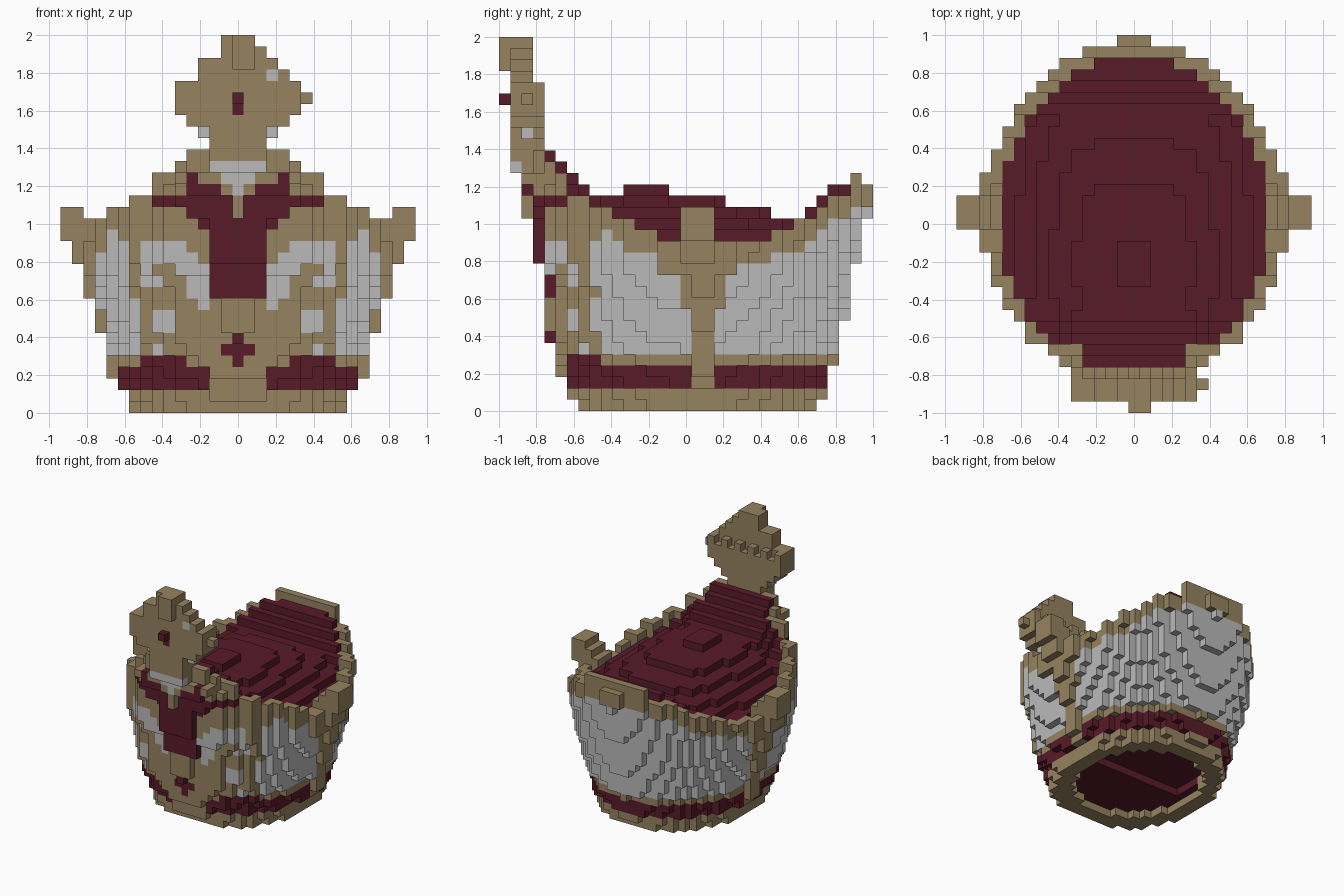
import bpy, bmesh

cube = bpy.data.objects.get("Cube")
if cube:
    bpy.data.objects.remove(cube, do_unlink=True)

H = 2 / 33                     # block size
GOLD, SILVER, RED = 0, 1, 2


def material(name, rgb):
    m = bpy.data.materials.new(name)
    m.use_nodes = True
    m.diffuse_color = (*rgb, 1)
    m.node_tree.nodes["Principled BSDF"].inputs["Base Color"].default_value = (*rgb, 1)
    return m


MATS = [material("old_gold", (0.305, 0.227, 0.119)),
        material("silver_grey", (0.49, 0.49, 0.49)),
        material("wine_red", (0.097, 0.0105, 0.0215))]

# Height of the rim, in blocks, from front to back
RIM = [(-12, 22.5), (-11, 20.7), (-10, 19.2), (-8, 18.3), (-7, 18.2), (-6, 17), (-2, 15.4),
       (3, 14.5), (6, 15), (10, 16.7), (12, 18.2), (13, 19), (14, 19.3), (15, 21)]


def rim(j):
    if j <= RIM[0][0]:
        return RIM[0][1]
    for (a, za), (b, zb) in zip(RIM, RIM[1:]):
        if j <= b:
            return za + (zb - za) * (j - a) / (b - a)
    return 20


def inside(i, j, k, shrink=0.0):
    """Oval cross-section that widens with height, squarer at the front."""
    rx = min(9.6 + 0.29 * k, 12.9) - shrink
    ry = min(10.95 + 0.265 * k, 11.35 + 0.215 * k, 15.1)
    power = 1.95
    if j < 1:
        power = 2.3
        if 3 <= k <= 5:
            ry += 0.5
        elif 6 <= k <= 11:
            ry = min(ry + 0.5, 12.99 + 0.02 * (k - 5))
        ry = min(ry, 14.15 if k < 20 else 13.8)
    return (abs(i) / rx) ** power + (abs(j - 1) / (ry - shrink)) ** power < 1


def fabric_height(i, j):
    """Domed cushion that climbs to the rim at the front and back."""
    across = 4.9 * (abs(i) / 11) ** 1.8
    along = 1.1 * (abs(j + 3.5) / 6.5) ** 1.35
    top = max(20.22 - (across ** 2 + along ** 2) ** 0.5, rim(j) - 0.4)
    if j <= -8:
        top = max(top, 11 - j - 0.6 * max(0, abs(i) - 5))
    elif j >= 10:
        top = max(top, min(20, j + 7))
    return top


# Front ornament: column spans (mirrored) for each row of blocks
FRONT_RED = {4: [(0, 0), (5, 8)], 5: [(0, 1)], 6: [(0, 0)], 16: [(0, 3)],
             17: [(1, 4)], 18: [(1, 7)], 19: [(2, 4)], 20: [(4, 4)]}
for row in range(10, 16):
    FRONT_RED[row] = [(0, 2)]
FRONT_SILVER = {5: [(7, 7), (10, 12)], 6: [(9, 12)], 7: [(6, 7), (9, 12)],
                8: [(6, 7), (9, 12)], 9: [(3, 3), (9, 12)], 10: [(3, 4), (10, 12)],
                11: [(3, 4), (7, 8), (10, 12)], 12: [(3, 5), (8, 8), (10, 12)],
                13: [(4, 8), (10, 12)], 14: [(5, 8), (10, 12)],
                19: [(0, 0)], 20: [(0, 1)], 21: [(0, 2)]}


def hit(table, i, k):
    return any(a <= abs(i) <= b for a, b in table.get(k, ()))


def front_colour(i, k):
    if hit(FRONT_RED, i, k):
        return RED
    return SILVER if hit(FRONT_SILVER, i, k) else GOLD


def wall_colour(i, j, k):
    if k < 2:
        return GOLD
    # Gold support that flares out below each side finial
    if abs(i) > 5 and abs(j - 1.5) <= 0.6 + 0.45 * max(0, k - 7):
        return GOLD
    if k < 4:
        return RED if abs(i) > 2 or j > 0 else GOLD
    if j <= -8:
        return front_colour(i, k)
    return GOLD if k == 4 or k >= min(rim(j) - 2.7, 17.5) else SILVER


parts = {n: {} for n in ("base_ring", "lower_band", "crown_wall", "fabric_cushion",
                         "front_crest", "side_finials")}

# Crown body: base, band, wall and the domed cushion inside the rim
for i in range(-15, 16):
    for j in range(-16, 17):
        opening = (i / 7.6) ** 2 + ((j - 1) / 8.6) ** 2 < 1
        ceiling = 2 if j >= 1 and abs(i) <= 6 else 1
        for k in range(24):
            if not inside(i, j, k) or (opening and k < ceiling):
                continue
            behind_crest = k > 16 and -13 < j < 0 and abs(i) < 5
            shell = not inside(i, j, k, 1.2) and not behind_crest
            if k + 1 > (rim(j) + 0.45 if shell else fabric_height(i, j)):
                continue
            if not shell and (k >= 2 or opening):
                parts["fabric_cushion"][i, j, k] = RED
            else:
                name = "base_ring" if k < 2 else "lower_band" if k < 4 else "crown_wall"
                parts[name][i, j, k] = wall_colour(i, j, k)


def box(part, xs, ys, zs, colour=GOLD):
    for i in range(xs[0], xs[1] + 1):
        for j in range(ys[0], ys[1] + 1):
            for k in range(zs[0], zs[1] + 1):
                parts[part][i, j, k] = colour


# Front crest: rows of (left, right) block columns from the bottom up
CREST = [(-2, 2), (-2, 2), (-2, 2), (-2, 2), (-4, 4), (-5, 5), (-5, 5), (-5, 5),
         (-3, 4), (-3, 3), (-1, 2), (-1, 1)]
for n, (a, b) in enumerate(CREST):
    box("front_crest", (a, b), (-15, -13 if n < 7 else -14), (21 + n, 21 + n))
box("front_crest", (6, 6), (-14, -14), (27, 27))
for i in range(-5, 6, 2):                        # small merlons on the crest's back
    box("front_crest", (i, i), (-13, -13), (28, 28))
box("front_crest", (0, 1), (-16, -16), (30, 32))
box("front_crest", (-4, 4), (-13, -13), (21, 22))
# Raised collar below the crest: (half width of the inner layer, of the outer layer)
for k, halves in {17: (4, 0), 18: (5, 0), 19: (5, 4), 20: (5, 5)}.items():
    for j, half in zip((-13, -14), halves):
        for i in range(-half, half + 1):
            box("front_crest", (i, i), (j, j), (k, k), front_colour(i, k))
box("front_crest", (-2, 2), (-15, -15), (21, 21), SILVER)
box("front_crest", (0, 0), (-15, -15), (26, 27), RED)
box("front_crest", (0, 0), (-16, -16), (27, 27), RED)
box("front_crest", (3, 3), (-15, -15), (29, 29), SILVER)
for i in (-3, 3):
    box("front_crest", (i, i), (-13, -13), (24, 24))
    box("front_crest", (i, i), (-14, -14), (24, 24), SILVER)

# Side finials: a rib climbing the wall, a flare and a horn, on both sides
for s in (-1, 1):
    def side(a, b, ys, zs):
        box("side_finials", (min(s * a, s * b), max(s * a, s * b)), ys, zs)
    for k in range(3, 15):
        w = max(11, 11 + (k - 4) // 3)
        side(w - 1, w, (1, 2) if k < 12 else (0, 2), (k, k))
    side(13, 13, (-2, 4), (12, 14))
    side(12, 13, (0, 2), (14, 15))
    side(13, 15, (0, 2), (15, 16))
    side(14, 15, (0, 2), (17, 17))

# Let decoration replace any wall blocks it overlaps
for deco in ("front_crest", "side_finials"):
    for name in ("base_ring", "lower_band", "crown_wall", "fabric_cushion"):
        for c in parts[deco]:
            parts[name].pop(c, None)
filled = {c for cells in parts.values() for c in cells}

# Face corners for each direction, counter-clockwise from outside
SIDES = {(1, 0, 0): ((1, 0, 0), (1, 1, 0), (1, 1, 1), (1, 0, 1)),
         (-1, 0, 0): ((0, 0, 0), (0, 0, 1), (0, 1, 1), (0, 1, 0)),
         (0, 1, 0): ((0, 1, 0), (0, 1, 1), (1, 1, 1), (1, 1, 0)),
         (0, -1, 0): ((0, 0, 0), (1, 0, 0), (1, 0, 1), (0, 0, 1)),
         (0, 0, 1): ((0, 0, 1), (1, 0, 1), (1, 1, 1), (0, 1, 1)),
         (0, 0, -1): ((0, 0, 0), (0, 1, 0), (1, 1, 0), (1, 0, 0))}


def build(name, cells):
    """Make one object from the exposed faces of its blocks."""
    bm = bmesh.new()
    verts = {}
    for (i, j, k), colour in cells.items():
        for (dx, dy, dz), corners in SIDES.items():
            if (i + dx, j + dy, k + dz) in filled:
                continue
            ring = []
            for a, b, c in corners:
                key = (i + a, j + b, k + c)
                if key not in verts:
                    verts[key] = bm.verts.new(((key[0] - 0.5) * H, (key[1] - 0.5) * H, key[2] * H))
                ring.append(verts[key])
            bm.faces.new(ring).material_index = colour
    mesh = bpy.data.meshes.new(name)
    bm.to_mesh(mesh)
    bm.free()
    for m in MATS:
        mesh.materials.append(m)
    bpy.context.collection.objects.link(bpy.data.objects.new(name, mesh))


for part_name, part_cells in parts.items():
    build(part_name, part_cells)
